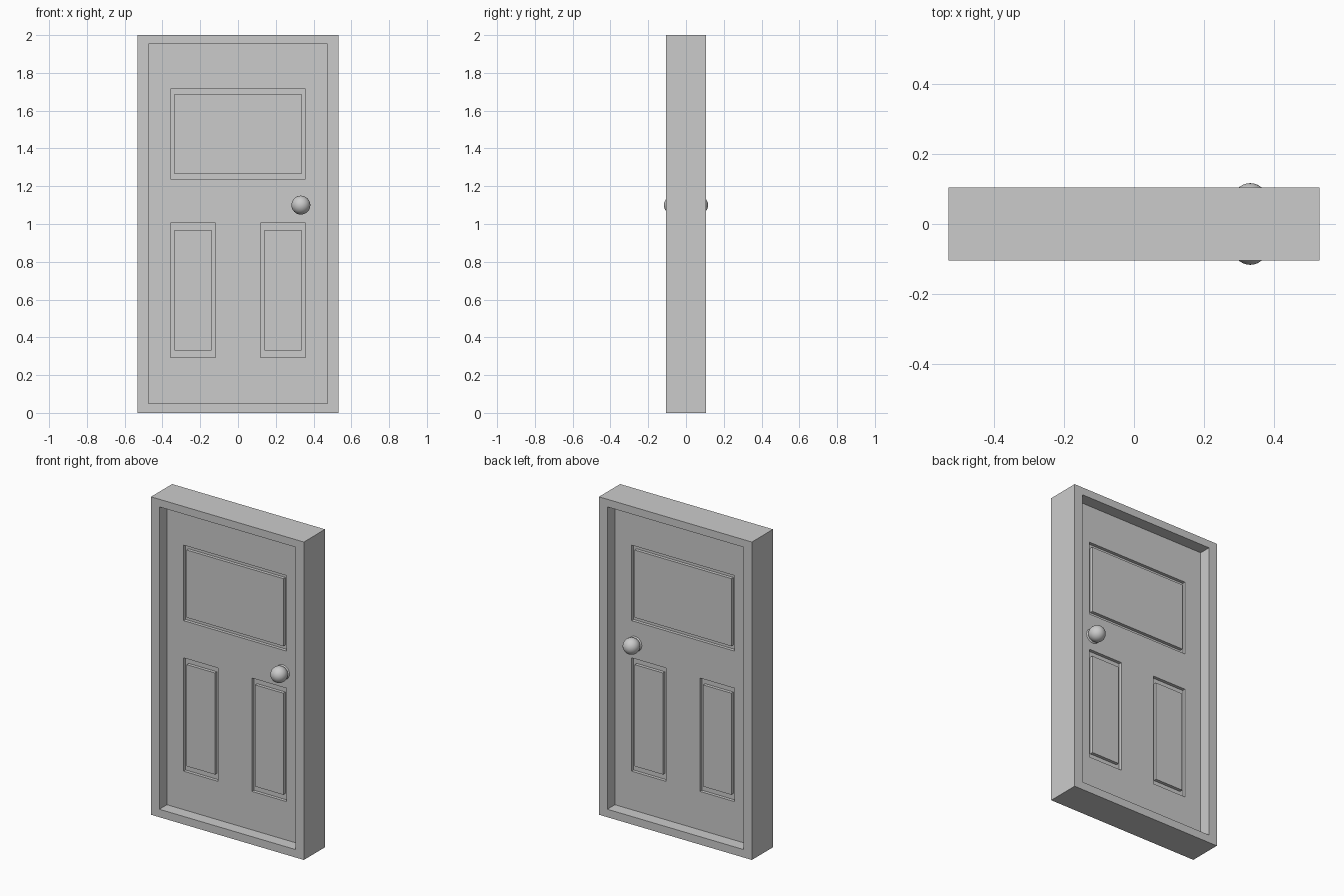
import bpy
import bmesh
import math

if "Cube" in bpy.data.objects:
    bpy.data.objects.remove(bpy.data.objects["Cube"])

W, H, D = 0.532, 2.0, 0.105          # frame half width, height, half depth
IW, Z0, Z1 = 0.474, 0.05, 1.952      # opening half width, bottom, top
DOOR, GROOVE = 0.03, 0.02            # door half thickness, groove depth

grey = bpy.data.materials.new("light_grey")
grey.diffuse_color = (0.6, 0.6, 0.6, 1)
grey.use_nodes = True
grey.node_tree.nodes["Principled BSDF"].inputs["Base Color"].default_value = grey.diffuse_color


def add_object(name, bm):
    bmesh.ops.recalc_face_normals(bm, faces=bm.faces[:])
    mesh = bpy.data.meshes.new(name)
    bm.to_mesh(mesh)
    bm.free()
    mesh.materials.append(grey)
    ob = bpy.data.objects.new(name, mesh)
    bpy.context.collection.objects.link(ob)
    return ob


def box(name, x, y, z):
    """Box from (min, max) pairs."""
    bm = bmesh.new()
    bmesh.ops.create_cube(bm, size=1)
    for v in bm.verts:
        v.co = [r[1] if c > 0 else r[0] for c, r in zip(v.co, (x, y, z))]
    return add_object(name, bm)


def cut(target, cutter):
    """Subtract one object and hide it."""
    mod = target.modifiers.new("cut", 'BOOLEAN')
    mod.operation, mod.solver, mod.object = 'DIFFERENCE', 'EXACT', cutter
    bpy.context.view_layer.objects.active = target
    bpy.ops.object.modifier_apply(modifier=mod.name)
    bpy.data.objects.remove(cutter)


# Door frame: a rectangular ring with four quads per face
bm = bmesh.new()
outer = [(-W, 0), (W, 0), (W, H), (-W, H)]
inner = [(-IW, Z0), (IW, Z0), (IW, Z1), (-IW, Z1)]
rings = [[bm.verts.new((x, y, z)) for x, z in loop]
         for loop, y in ((outer, -D), (inner, -D), (inner, D), (outer, D))]
for r in range(4):
    a, b = rings[r], rings[(r + 1) % 4]
    for i in range(4):
        j = (i + 1) % 4
        bm.faces.new((a[i], a[j], b[j], b[i]))
add_object("door_frame", bm)

# Door leaf with recessed panels and raised fields on both sides
leaf = box("door_leaf", (-IW, IW), (-DOOR, DOOR), (Z0, Z1))
panels = [  # name, x range, z range, field margin in x and z
    ("upper_panel", (-0.357, 0.357), (1.239, 1.714), 0.02, 0.025),
    ("lower_left_panel", (-0.357, -0.119), (0.292, 1.005), 0.021, 0.037),
    ("lower_right_panel", (0.119, 0.357), (0.292, 1.005), 0.021, 0.037),
]
for name, x, z, mx, mz in panels:
    for side, s in (("front", -1), ("back", 1)):
        floor = s * (DOOR - GROOVE)
        cut(leaf, box("cutter", x, sorted((floor, s * 0.06)), z))
        box(f"{side}_{name}", (x[0] + mx, x[1] - mx),
            sorted((floor, s * DOOR)), (z[0] + mz, z[1] - mz))

# Knobs: turned profile of (radius, distance from the door centre)
R, KY = 0.05, 0.067
profile = [(0.047, DOOR - 0.002), (0.046, 0.032), (0.038, 0.035), (0.02, 0.037)]
for k in range(13):
    a = math.radians(156) * (1 - k / 12)
    if k < 12:
        profile.append((R * math.sin(a), KY + R * math.cos(a)))
SEG = 32
for side, s in (("front", -1), ("back", 1)):
    bm = bmesh.new()
    loops = [[bm.verts.new((0.333 + r * math.cos(math.tau * i / SEG), s * y,
                            1.10 + r * math.sin(math.tau * i / SEG)))
              for i in range(SEG)] for r, y in profile]
    for a, b in zip(loops, loops[1:]):
        for i in range(SEG):
            j = (i + 1) % SEG
            bm.faces.new((a[i], a[j], b[j], b[i]))
    tip = bm.verts.new((0.333, s * (KY + R), 1.10))
    for i in range(SEG):
        bm.faces.new((loops[-1][i], loops[-1][(i + 1) % SEG], tip))
    bm.faces.new(loops[0])
    knob = add_object(f"{side}_knob", bm)
    for p in knob.data.polygons:
        p.use_smooth = len(p.vertices) <= 4
